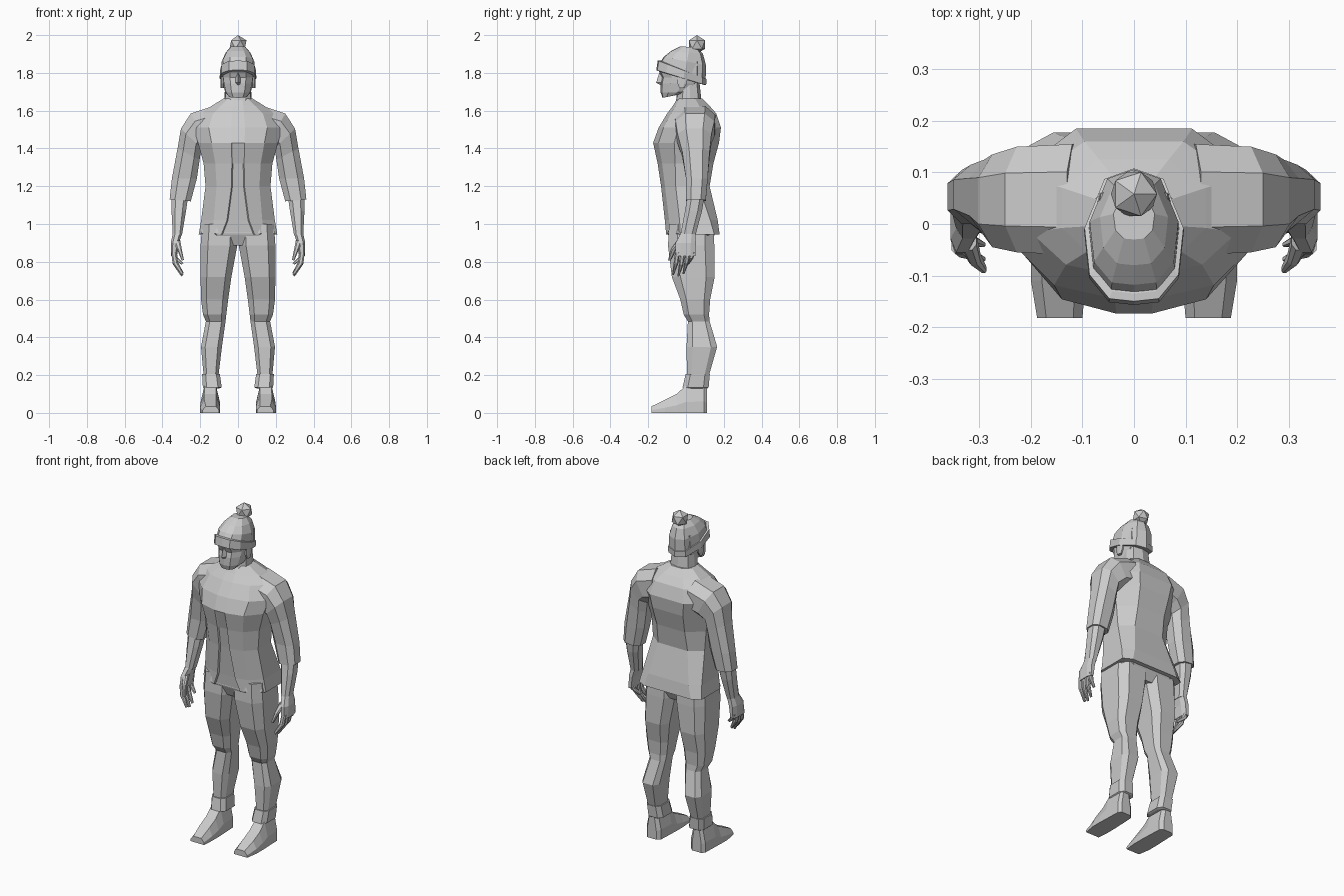
import bpy, bmesh, math
from mathutils import Vector

grey = bpy.data.materials.new("plain grey")
grey.diffuse_color = (0.6, 0.6, 0.6, 1)


def finish(name, bm, mirror=False):
    bmesh.ops.recalc_face_normals(bm, faces=bm.faces)
    me = bpy.data.meshes.new(name)
    bm.to_mesh(me)
    bm.free()
    me.materials.append(grey)
    ob = bpy.data.objects.new(name, me)
    bpy.context.collection.objects.link(ob)
    if mirror:
        m = ob.modifiers.new("mirror", 'MIRROR')
        m.use_mirror_merge = False
    return ob


def loft(name, rings, mirror=False):
    """Skin a list of equal-length point rings and cap both ends."""
    bm = bmesh.new()
    vs = [[bm.verts.new(p) for p in r] for r in rings]
    n = len(vs[0])
    for a, b in zip(vs, vs[1:]):
        for i in range(n):
            j = (i + 1) % n
            bm.faces.new((a[i], a[j], b[j], b[i]))
    bm.faces.new(vs[0])
    bm.faces.new(vs[-1])
    return finish(name, bm, mirror)


def sym(half, w, f, b, zf, zb=None):
    """Symmetric ring from half profile (width fraction, front-to-back fraction)."""
    zb = zf if zb is None else zb
    pts = [(x * w, f + t * (b - f), zf + t * (zb - zf)) for x, t in half]
    return pts + [(-x, y, z) for x, y, z in pts[-2:0:-1]]


def octo(inner, outer, f, b, c=0.25):
    """Chamfered box ring between an inner (x, z) and an outer (x, z) point."""
    uv = [(c, 0), (1 - c, 0), (1, c), (1, 1 - c), (1 - c, 1), (c, 1), (0, 1 - c), (0, c)]
    return [(inner[0] + u * (outer[0] - inner[0]), f + v * (b - f),
             inner[1] + u * (outer[1] - inner[1])) for u, v in uv]


# Jacket: height, half width, front, back, boxiness, lapel fraction, inset of the opening
jacket = []
for z, w, f, b, box, lap, inset in [
        (0.945, .208, -.105, .178, .9, .42, .03), (1.02, .195, -.112, .168, .7, .3, .03),
        (1.2, .172, -.132, .125, .3, .2, .03), (1.32, .182, -.15, .145, .1, .18, .025),
        (1.43, .212, -.174, .175, 0, .16, 0), (1.51, .235, -.145, .185, 0, .16, 0),
        (1.585, .2, -.1, .16, 0, .16, 0), (1.625, .14, -.07, .125, 0, .2, 0),
        (1.665, .075, -.045, .085, 0, .3, 0)]:
    half = [(0, inset), (lap - .03, inset), (lap, 0), (.66, .08), (1, .32 - .06 * box),
            (1, .72 + .2 * box), (.48 + .3 * box, 1), (0, 1)]
    jacket.append(sym(half, w, f, b, z))
loft("jacket", jacket)

# Sleeves: inner (x, z), outer (x, z), front, back
loft("sleeve", [octo(*r) for r in [
    ((.09, 1.44), (.13, 1.625), -.06, .155), ((.16, 1.42), (.25, 1.585), -.055, .15),
    ((.195, 1.40), (.302, 1.505), -.045, .135), ((.203, 1.34), (.32, 1.40), -.02, .125),
    ((.218, 1.24), (.35, 1.24), .0, .115), ((.25, 1.12), (.362, 1.13), .0, .105),
    ((.262, 1.122), (.35, 1.132), .01, .095)]], True)

# Forearms
loft("forearm", [octo(*r) for r in [
    ((.262, 1.16), (.352, 1.16), .01, .1), ((.275, 1.07), (.352, 1.07), -.005, .085),
    ((.297, .94), (.345, .94), -.03, .05)]], True)

# Palms
loft("palm", [octo(*r) for r in [
    ((.297, .95), (.345, .95), -.028, .05), ((.312, .9), (.356, .9), -.055, .052),
    ((.322, .835), (.356, .83), -.058, .05)]], True)

# Fingers: front to back position and tip height, curling inward and forward
for i, (y, tip) in enumerate([(-.045, .73), (-.017, .722), (.01, .735), (.035, .785)]):
    mid = (.85 + tip) / 2 + .005
    loft("finger_%d" % (i + 1), [octo(*r) for r in [
        ((.326, .85), (.354, .85), y - .013, y + .013),
        ((.318, mid), (.345, mid - .005), y - .02, y + .004),
        ((.288, tip + .008), (.3, tip), y - .028, y - .018)]], True)

# Thumbs
loft("thumb", [octo(*r) for r in [
    ((.306, .915), (.338, .9), -.05, -.01), ((.298, .87), (.322, .865), -.08, -.05),
    ((.286, .81), (.298, .806), -.095, -.08)]], True)

# Hips under the jacket
hip = [(0, 0), (.6, .0), (1, .2), (1, .85), (.7, 1), (0, 1)]
loft("hips", [sym(hip, .17, -.08, .12, 1.05), sym(hip, .198, -.098, .155, .95),
              sym([(x * .9, t) for x, t in hip], .12, -.07, .125, .885)])

# Trouser legs: height, inner x, outer x, front, back
loft("trouser_leg", [octo((a, z), (b, z), f, k, .2) for z, a, b, f, k in [
    (1.0, .0, .19, -.09, .145), (.885, .004, .198, -.095, .15), (.72, .035, .198, -.075, .152),
    (.6, .052, .196, -.03, .128), (.52, .062, .185, -.012, .122), (.485, .066, .17, .01, .125),
    (.35, .085, .196, .003, .165), (.2, .103, .182, .005, .122)]], True)

# Boot cuffs, ankles and shoes
loft("boot_cuff", [octo((a, z), (b, z), f, k, .2) for z, a, b, f, k in [
    (.205, .096, .19, -.002, .126), (.135, .086, .186, -.018, .12),
    (.13, .098, .18, -.005, .112)]], True)
shoe = []
for y, a, b, top in [(.112, .12, .18, .13), (.095, .1, .195, .15), (.0, .096, .198, .145),
                     (-.05, .094, .2, .1), (-.11, .094, .2, .07), (-.182, .1, .188, .035)]:
    c = (b - a) * .2
    shoe.append([(a, y, 0), (b, y, 0), (b, y, top * .4), (b - c, y, top),
                 (a + c, y, top), (a, y, top * .4)])
loft("shoe", shoe, True)

# Neck and head
face = [(0, 0), (.5, .04), (.92, .25), (1, .55), (.8, .88), (0, 1)]
loft("neck", [sym(face, .082, -.06, .09, 1.61), sym(face, .072, -.05, .08, 1.67),
              sym(face, .066, -.045, .07, 1.76)])
loft("head", [sym(face, *r) for r in [
    (.05, -.124, -.04, 1.668, 1.685), (.068, -.134, .03, 1.695, 1.7),
    (.08, -.134, .07, 1.745), (.084, -.128, .085, 1.775),
    (.084, -.142, .085, 1.805), (.08, -.13, .085, 1.86)]])

# Nose and ears
loft("nose", [[(-w, -.12, z), (0, y, z), (w, -.12, z)] for w, y, z in [
    (.01, -.142, 1.8), (.02, -.158, 1.748), (.014, -.135, 1.735)]])
loft("ear", [octo((.075, z), (.092, z), f, b) for z, f, b in [
    (1.72, -.035, -.01), (1.745, -.045, .005), (1.79, -.045, .01)]], True)

# Knitted hat with turned-up brim
cap = [(0, 0), (.5, .02), (.9, .2), (1, .55), (.6, .92), (0, 1)]
loft("hat_brim", [sym(cap, *r) for r in [
    (.088, -.148, .1, 1.81, 1.735), (.097, -.157, .107, 1.815, 1.735),
    (.096, -.15, .108, 1.865, 1.768), (.084, -.135, .1, 1.865, 1.77)]])
loft("hat_crown", [sym(cap, *r) for r in [
    (.088, -.14, .104, 1.85, 1.76), (.086, -.118, .106, 1.885, 1.84),
    (.066, -.08, .09, 1.915, 1.9), (.04, -.03, .06, 1.94, 1.935)]])

# Pom-pom
bm = bmesh.new()
bmesh.ops.create_icosphere(bm, subdivisions=1, radius=.05)
bmesh.ops.translate(bm, verts=bm.verts, vec=Vector((0, .058, 1.95)))
finish("pompom", bm)
